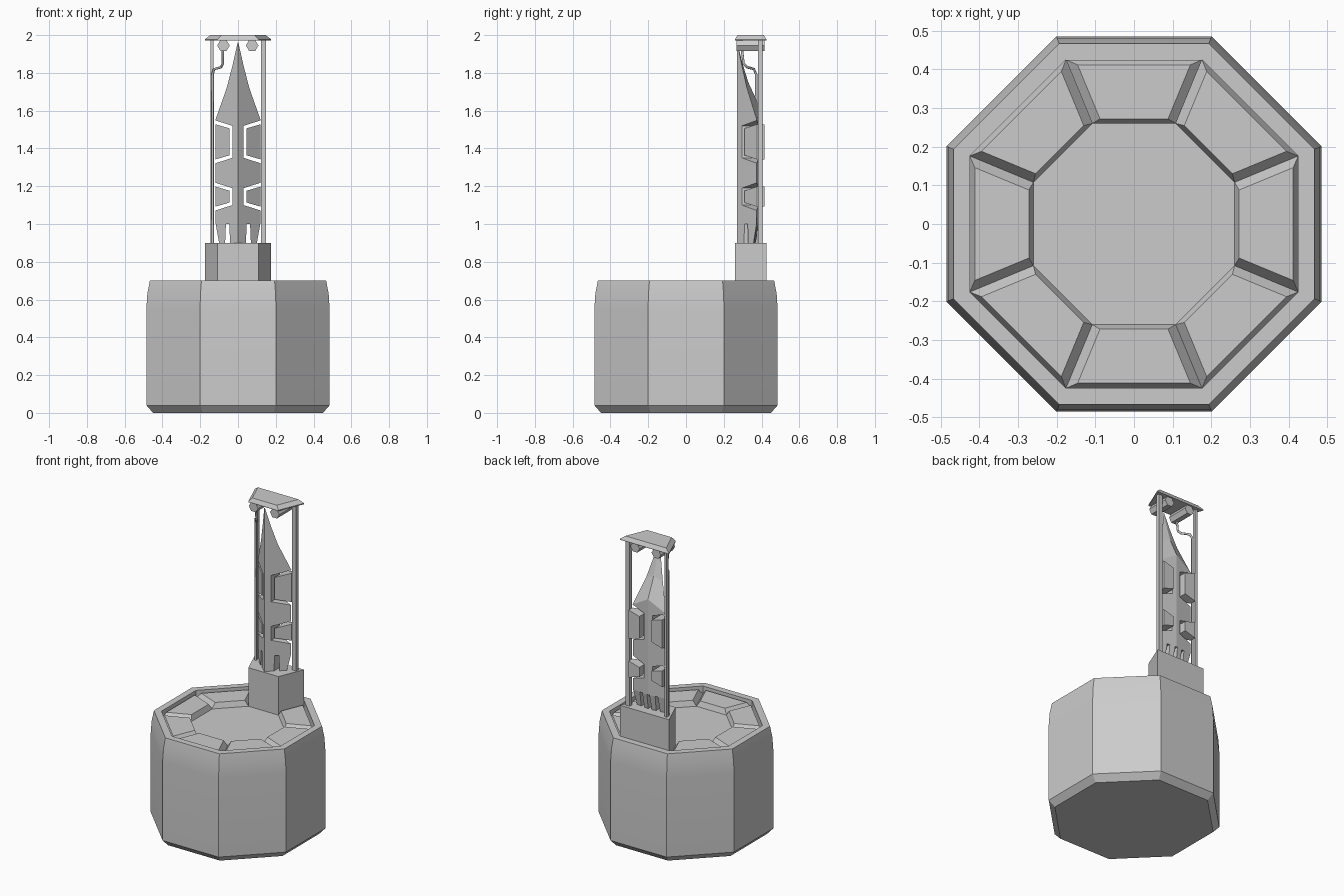
import bpy, bmesh, math
from mathutils import Matrix

cube = bpy.data.objects.get("Cube")
if cube:
    bpy.data.objects.remove(cube, do_unlink=True)

grey = bpy.data.materials.new("plain_grey")
grey.use_nodes = True
colour = (0.6, 0.6, 0.6, 1)
grey.diffuse_color = colour
grey.node_tree.nodes["Principled BSDF"].inputs["Base Color"].default_value = colour


def link(name, data):
    ob = bpy.data.objects.new(name, data)
    bpy.context.collection.objects.link(ob)
    data.materials.append(grey)
    return ob


def loft(bm, rings):
    """Skin equal-sized rings of points and cap both ends."""
    rows = [[bm.verts.new(p) for p in ring] for ring in rings]
    n = len(rows[0])
    for a, b in zip(rows, rows[1:]):
        for i in range(n):
            j = (i + 1) % n
            bm.faces.new((a[i], a[j], b[j], b[i]))
    bm.faces.new(rows[0][::-1])
    bm.faces.new(rows[-1])


def finish(name, bm):
    bmesh.ops.recalc_face_normals(bm, faces=bm.faces[:])
    me = bpy.data.meshes.new(name)
    bm.to_mesh(me)
    bm.free()
    return link(name, me)


def lofted(name, rings):
    bm = bmesh.new()
    loft(bm, rings)
    return finish(name, bm)


def octagon(apothem, z):
    r = apothem / math.cos(math.pi / 8)
    return [(r * math.cos(math.pi / 8 + i * math.pi / 4),
             r * math.sin(math.pi / 8 + i * math.pi / 4), z) for i in range(8)]


def sector(z, inner=0.108, outer=0.176, y0=0.26, y1=0.425):
    return [(-inner, y0, z), (inner, y0, z), (outer, y1, z), (-outer, y1, z)]


def sector_top(z):
    return sector(z, 0.088, 0.146, 0.272, 0.412)


def smooth(ob):
    bpy.ops.object.select_all(action='DESELECT')
    ob.select_set(True)
    bpy.context.view_layer.objects.active = ob
    bpy.ops.object.shade_smooth_by_angle(angle=math.radians(30))


def box(name, x, y, z0, z1, w, d):
    return lofted(name, [[(x - w, y - d, z), (x + w, y - d, z),
                          (x + w, y + d, z), (x - w, y + d, z)] for z in (z0, z1)])


# Octagonal base with a rim and recessed floor
profile = [(0.45, 0), (0.485, 0.04), (0.485, 0.55), (0.48, 0.63),
           (0.467, 0.7), (0.425, 0.7), (0.425, 0.65)]
smooth(lofted("base", [octagon(a, z) for a, z in profile]))

# Raised sector panels around the floor
for k in range(1, 8):
    panel = lofted(f"sector_panel_{k}", [sector(0.65), sector_top(0.685)])
    panel.data.transform(Matrix.Rotation(k * math.pi / 4, 4, 'Z'))

# Tower block and roof share the sector shape
lofted("tower_block", [sector(0.65), sector(0.9)])
lofted("roof", [sector(1.972), sector(1.978), sector_top(2.0)])

# Folded tower: ridge in front, concave spire above
FRONT, SLOPE = 0.27, 0.875


def tower_ring(z, w, lift=0):
    y = FRONT + SLOPE * w
    return [(0, FRONT, z), (w, y, z), (0, FRONT + w, z + lift), (-w, y, z)]


tower = lofted("tower", [tower_ring(0.9, 0.1), tower_ring(1.0, 0.118),
                         tower_ring(1.55, 0.12, 0.07), tower_ring(1.72, 0.06, 0.03),
                         tower_ring(1.84, 0.029, 0.01), tower_ring(1.96, 0.002)])


def prism(bm, outline, front, back):
    """Extrude an x-z outline along y; front may follow the fold."""
    loft(bm, [[(x, front(x), z) for x, z in outline],
              [(x, back, z) for x, z in outline]])


def window(side, x0, x1, low, high, flare):
    return [(side * x0, low), (side * x1, low - flare),
            (side * x1, high + flare), (side * x0, high)]


# Window openings and foot slots
bm = bmesh.new()
rows = {"lower": (1.10, 1.19), "upper": (1.35, 1.52)}
for side in (-1, 1):
    for low, high in rows.values():
        prism(bm, window(side, 0.03, 0.14, low, high, 0.035), lambda x: 0.2, 0.5)
for x, start in ((-0.055, 0.2), (0, 0.33), (0.055, 0.2)):
    prism(bm, [(x - 0.014, 0.88), (x + 0.014, 0.88), (x + 0.009, 1.0), (x - 0.009, 1.0)],
          lambda _, s=start: s, 0.5)
cutter = finish("tower_cutter", bm)
cutter.hide_render = True
cut = tower.modifiers.new("openings", 'BOOLEAN')
cut.operation = 'DIFFERENCE'
cut.solver = 'EXACT'
cut.object = cutter
bpy.context.view_layer.objects.active = tower
bpy.ops.object.modifier_apply(modifier=cut.name)
bpy.data.objects.remove(cutter, do_unlink=True)

# Shutter blocks floating inside the openings
for label, side in (("right", -1), ("left", 1)):
    for row, (low, high) in rows.items():
        bm = bmesh.new()
        prism(bm, window(side, 0.044, 0.12, low + 0.014, high - 0.014, 0.022),
              lambda x: FRONT + SLOPE * abs(x), 0.415)
        finish(f"{row}_{label}_shutter", bm)

# Posts holding the roof
box("left_post", 0.135, 0.393, 0.9, 1.975, 0.014, 0.011)
box("right_post", -0.137, 0.395, 0.9, 1.975, 0.008, 0.01)

# Six-sided lamps under the roof
for label, cx in (("right", -0.077), ("left", 0.075)):
    lofted(f"{label}_lamp", [[(cx + 0.033 * math.cos(i * math.pi / 3), y,
                               1.945 + 0.033 * math.sin(i * math.pi / 3))
                              for i in range(6)] for y in (0.268, 0.415)])

# Bent pipe from the right lamp down beside its post
pipe = bpy.data.curves.new("pipe", 'CURVE')
pipe.dimensions = '3D'
pipe.bevel_depth = 0.007
pipe.bevel_resolution = 1
path = [(-0.135, 0.372, 0.9), (-0.135, 0.372, 1.79), (-0.127, 0.36, 1.82),
        (-0.09, 0.325, 1.83), (-0.08, 0.305, 1.85), (-0.08, 0.295, 1.93)]
spline = pipe.splines.new('POLY')
spline.points.add(len(path) - 1)
for point, p in zip(spline.points, path):
    point.co = (*p, 1)
link("pipe", pipe)
